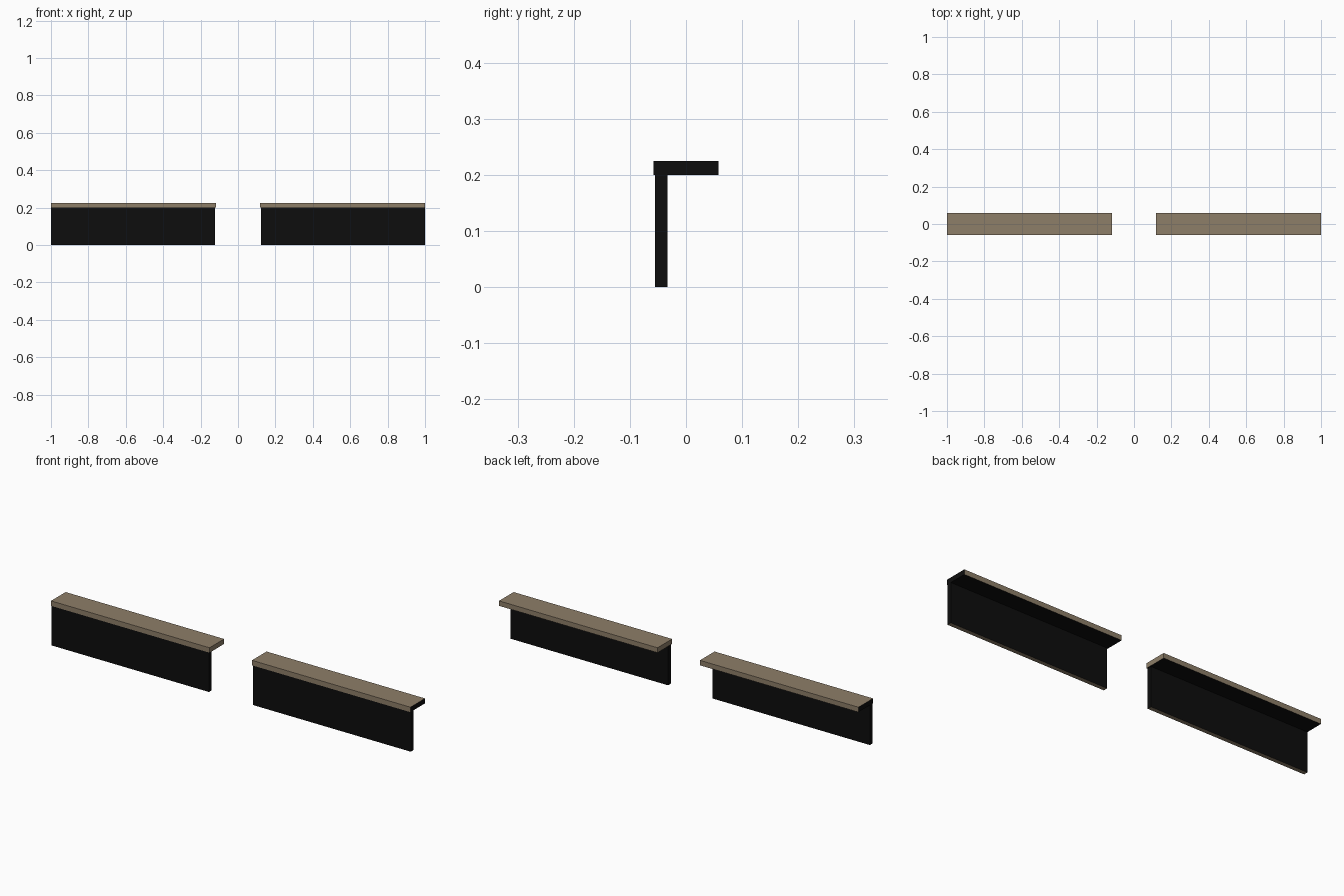
import bpy, bmesh

if "Cube" in bpy.data.objects:
    bpy.data.objects.remove(bpy.data.objects["Cube"])


def material(name, rgb):
    m = bpy.data.materials.new(name)
    m.diffuse_color = (*rgb, 1.0)
    m.use_nodes = True
    m.node_tree.nodes["Principled BSDF"].inputs["Base Color"].default_value = m.diffuse_color
    return m


BLACK = material("matte black", (0.004, 0.004, 0.004))
BROWN = material("taupe brown", (0.27, 0.21, 0.14))


def box(name, lo, hi, is_brown):
    """Axis-aligned box; faces are brown where is_brown(normal) holds."""
    bm = bmesh.new()
    bmesh.ops.create_cube(bm, size=1)
    for v in bm.verts:
        for i in range(3):
            v.co[i] = lo[i] if v.co[i] < 0 else hi[i]
    bm.normal_update()
    for f in bm.faces:
        f.material_index = 1 if is_brown(f.normal) else 0
    me = bpy.data.meshes.new(name)
    bm.to_mesh(me)
    bm.free()
    me.materials.append(BLACK)
    me.materials.append(BROWN)
    ob = bpy.data.objects.new(name, me)
    bpy.context.collection.objects.link(ob)


for side, s in (("left", -1), ("right", 1)):
    # Upright panel: black with a brown underside
    x = sorted((s * 0.123, s * 1.0))
    box(side + "_panel", (x[0], -0.055, 0), (x[1], -0.033, 0.2),
        lambda n: n.z < -0.5)
    # Top ledge: brown, with black underside and black outer end
    x = sorted((s * 0.118, s * 1.0))
    box(side + "_ledge", (x[0], -0.058, 0.2), (x[1], 0.058, 0.225),
        lambda n, s=s: n.z > -0.5 and n.x * s < 0.5)
